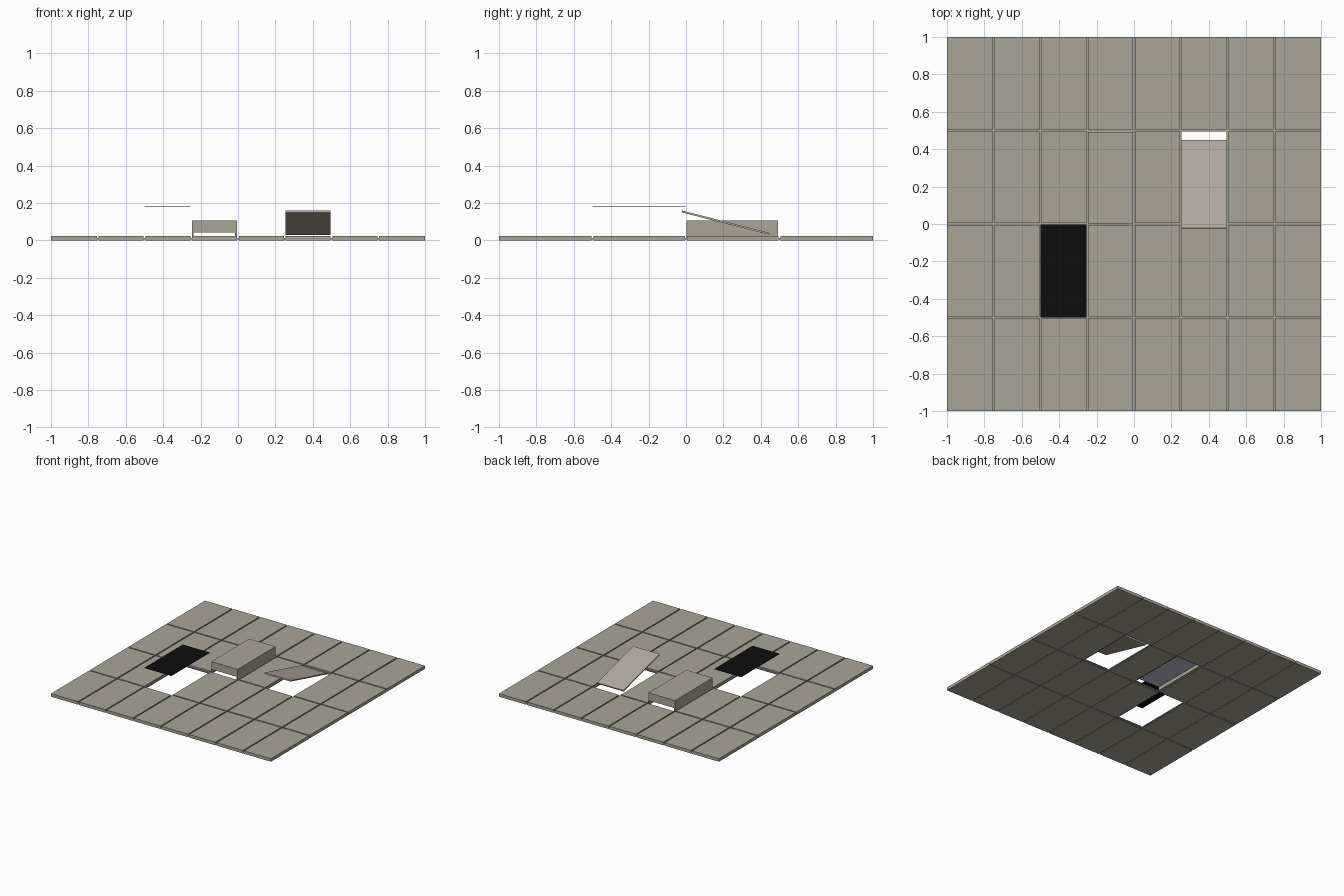
import bpy
from math import atan2, hypot
from mathutils import Vector

cube = bpy.data.objects.get("Cube")
if cube:
    bpy.data.objects.remove(cube, do_unlink=True)


def linear(v):
    v /= 255
    return v / 12.92 if v < 0.04 else ((v + 0.055) / 1.055) ** 2.4


def material(name, *rgb):
    m = bpy.data.materials.new(name)
    m.use_nodes = True
    col = (*[linear(v) for v in rgb], 1)
    m.diffuse_color = col
    m.node_tree.nodes["Principled BSDF"].inputs["Base Color"].default_value = col
    return m


stone = material("warm grey stone", 170, 165, 150)
pale = material("pale pinkish stone", 180, 170, 159)
black = material("black grate", 13, 13, 13)
blue = material("pale blue grey", 190, 194, 212)


def box(name, mat, low, high):
    low, high = Vector(low), Vector(high)
    bpy.ops.mesh.primitive_cube_add(size=1, location=(low + high) / 2)
    ob = bpy.context.object
    ob.name = name
    ob.scale = high - low
    bpy.ops.object.transform_apply(location=False, rotation=False, scale=True)
    ob.data.materials.append(mat)
    return ob


WIDTH, DEPTH, TOP, GAP = 0.25, 0.5, 0.025, 0.005
OPEN = {(2, 1), (3, 2), (5, 2)}


def inset(v, side):
    # Outer edges run flush; inner edges leave a narrow joint
    return v if abs(v) == 1 else v + side * GAP


# Floor tiles, with three openings
for col in range(8):
    for row in range(4):
        if (col, row) in OPEN:
            continue
        x, y = -1 + col * WIDTH, -1 + row * DEPTH
        box("floor_tile", stone, (inset(x, 1), inset(y, 1), 0),
            (inset(x + WIDTH, -1), inset(y + DEPTH, -1), TOP))

# Support strips recessed in the joints
for i in range(1, 8):
    x = -1 + i * WIDTH
    box("long_joint_strip", stone, (x - GAP, -1, 0.006), (x + GAP, 1, 0.013))
for i in range(1, 4):
    y = -1 + i * DEPTH
    box("cross_joint_strip", stone, (-1, y - GAP, 0.006), (1, y + GAP, 0.0135))

# Raised vent cover standing on two thin side walls
box("vent_cover", stone, (-0.245, 0.003, 0.046), (-0.005, 0.493, 0.107))
box("vent_underside", blue, (-0.238, 0.006, 0.042), (-0.015, 0.49, 0.0465))
box("vent_left_wall", stone, (-0.015, 0.003, 0.013), (-0.005, 0.493, 0.05))
box("vent_right_wall", stone, (-0.245, 0.003, 0.013), (-0.238, 0.493, 0.05))

# Loose tile tilted over its opening
dy, dz = 0.47, -0.12
panel = box("tilted_panel", pale, (0.255, -hypot(dy, dz) / 2, -0.005),
            (0.495, hypot(dy, dz) / 2, 0.005))
panel.rotation_euler.x = atan2(dz, dy)
panel.location = (0.375, 0.213, 0.095)

# Thin floating grate
box("grate_panel", black, (-0.5, -0.5, 0.178), (-0.255, -0.002, 0.181))
